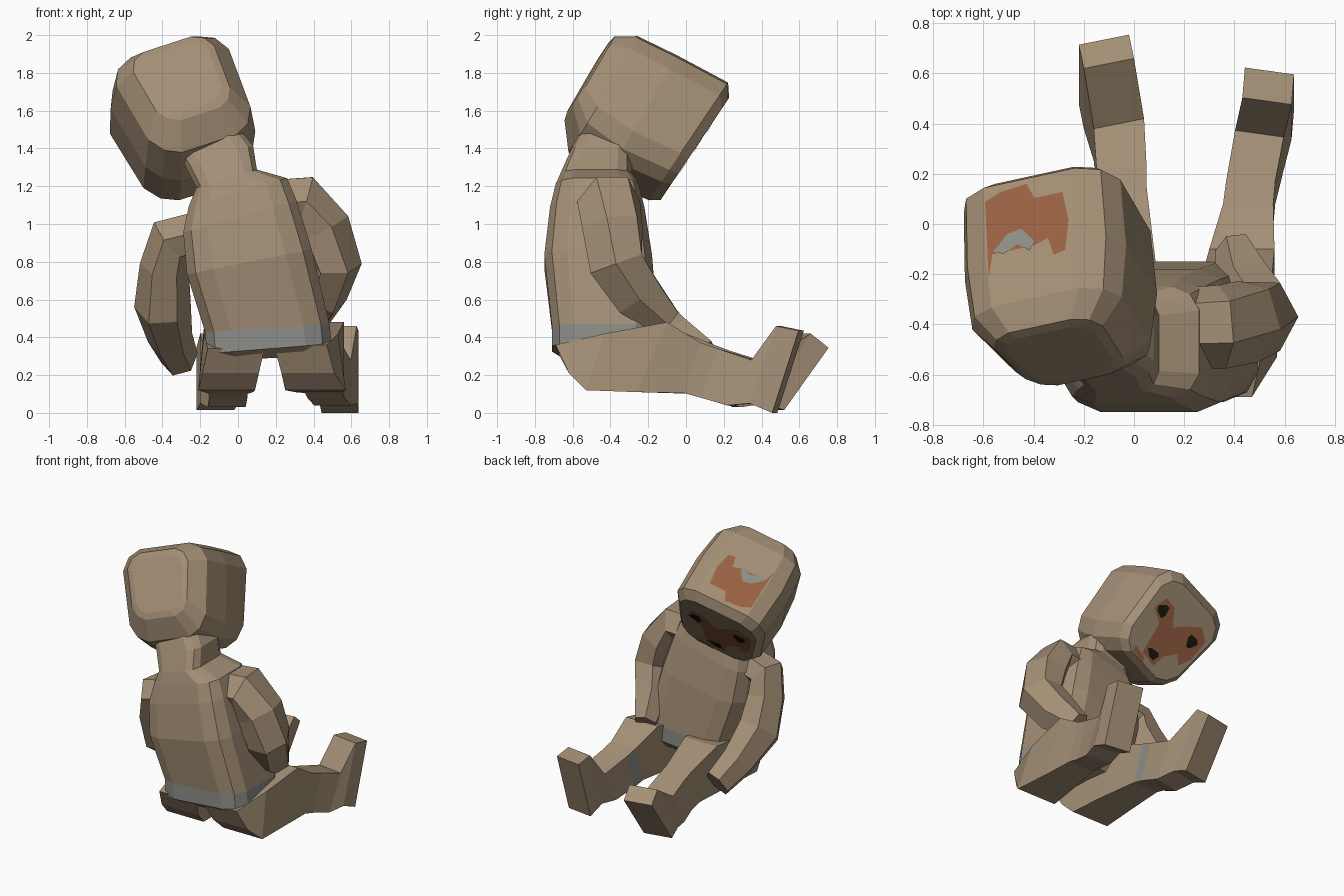
import bpy, bmesh, math
from mathutils import Vector as V

if "Cube" in bpy.data.objects:
    bpy.data.objects.remove(bpy.data.objects["Cube"])


def material(name, rgb):
    m = bpy.data.materials.new(name)
    m.diffuse_color = (*rgb, 1)
    m.use_nodes = True
    m.node_tree.nodes["Principled BSDF"].inputs["Base Color"].default_value = m.diffuse_color
    return m


TAN = material("tan cloth", (.37, .275, .18))
RED = material("rust red", (.32, .12, .055))
GREY = material("worn grey", (.27, .27, .25))
BLACK = material("black", (.01, .009, .004))


def finish(name, bm, mats):
    bmesh.ops.recalc_face_normals(bm, faces=bm.faces)
    me = bpy.data.meshes.new(name)
    bm.to_mesh(me)
    bm.free()
    for m in mats:
        me.materials.append(m)
    ob = bpy.data.objects.new(name, me)
    bpy.context.collection.objects.link(ob)
    return ob


def loft(name, rings, grey=lambda i, j: False):
    """Skin rings of points; grey(i, j) picks the painted faces."""
    bm = bmesh.new()
    vs = [[bm.verts.new(p) for p in r] for r in rings]
    n = len(rings[0])
    for i in range(len(vs) - 1):
        for j in range(n):
            k = (j + 1) % n
            f = bm.faces.new((vs[i][j], vs[i][k], vs[i + 1][k], vs[i + 1][j]))
            f.material_index = 1 if grey(i, j) else 0
    bm.faces.new(vs[0])
    bm.faces.new(vs[-1])
    return finish(name, bm, [TAN, GREY])


# Twelve-point rounded square used for the head and torso
SQUARE = []
for q in range(4):
    c, s = math.cos(q * math.pi / 2), math.sin(q * math.pi / 2)
    SQUARE += [(a * c - b * s, a * s + b * c)
               for a, b in ((1, .58), (.86, .86), (.58, 1))]

# Head: tilted rounded block, face pointing forward and down
R = V((.92, .2, .3)).normalized()
F = V((-.02, .86, -.51))
F = (F - R * F.dot(R)).normalized()
U = R.cross(F)
C = V((-.28, -.25, 1.555))
TILT = .06                              # brow juts out past the chin
rings = []
for f, s, up, t in ((-.345, .19, .05, 0), (-.335, .23, .05, 0), (-.23, .32, .01, 0),
                    (0, .345, 0, 0), (.285, .335, .027, TILT), (.335, .29, .01, TILT)):
    rings.append([C + R * s * (a * (1 + .16 * min(b, 0)) - .04 * min(b, 0))
                  + U * (b * s + up) + F * (f + t * (b * s + up)) for a, b in SQUARE])
loft("head", rings)


# Painted plates lying on the head
def plate(name, pts, origin, ax, ay, mat, lift):
    bm = bmesh.new()
    normal = ax.cross(ay).normalized()
    if normal.dot(origin - C) < 0:
        normal = -normal
    top = [bm.verts.new(origin + ax * a + ay * b + normal * lift) for a, b in pts]
    bmesh.ops.triangulate(bm, faces=[bm.faces.new(top)])
    return finish(name, bm, [mat])


def blob(cx, cy, rx, ry, turn=0):
    out = []
    for k in range(9):
        t = k * math.tau / 9
        w = 1 + .2 * math.sin(3 * t + turn)
        out.append((cx + rx * w * math.cos(t), cy + ry * w * math.sin(t)))
    return out


CROWN, CY = C + U * .345, F + U * .06
plate("crown_patch", [(-.19, -.1), (-.17, 0), (-.07, .07), (.01, .0), (.07, .02),
                      (.09, -.06), (.14, -.05), (.16, .08), (.14, .21), (.02, .21),
                      (-.01, .28), (-.12, .27), (-.19, .24), (-.19, .1)],
      CROWN, R, CY, RED, .003)
plate("crown_grey_spot", [(-.165, .01), (-.1, .075), (-.04, .085), (.01, .02),
                          (-.01, -.02), (-.06, .02), (-.12, -.01)],
      CROWN, R, CY, GREY, .006)
FY = U + F * TILT
FACE = C + F * .335 - FY * .06
plate("face_patch", [(-.25, .04), (-.25, .2), (-.16, .25), (-.06, .18), (.02, .1),
                     (.1, .2), (.2, .21), (.23, .1), (.12, .05), (.1, -.06),
                     (.08, -.17), (-.05, -.18), (-.07, -.08), (-.14, 0), (-.2, -.05)],
      FACE, R, FY, RED, .003)
for nm, b in (("left_eye", blob(-.165, .13, .045, .045)),
              ("right_eye", blob(.165, .13, .045, .045, 2)),
              ("mouth", blob(.01, -.125, .05, .032, 1))):
    plate(nm, b, FACE, R, FY, BLACK, .006)
plate("chin_mark", [(.03, -.22), (.15, -.21), (.16, -.17), (.04, -.185)],
      FACE, R, FY, RED, .003)

# Torso and neck: leaning stack of rounded sections with a grey belt
rings = []
for cx, cy, z, hx, hy, slope in ((.17, -.42, .29, .3, .22, .05),
                                 (.165, -.43, .34, .33, .28, .08),
                                 (.155, -.43, .45, .33, .28, .06),
                                 (.06, -.465, .8, .33, .285, .2),
                                 (.01, -.47, 1.04, .3, .25, .28),
                                 (.0, -.47, 1.17, .26, .22, .28),
                                 (-.06, -.475, 1.24, .16, .19, .3),
                                 (-.1, -.45, 1.36, .18, .16, .3),
                                 (-.2, -.38, 1.5, .17, .16, .3)):
    rings.append([V((cx + a * hx, cy + b * hy, z + slope * a * hx)) for a, b in SQUARE])
loft("torso", rings, lambda i, j: i == 1)


# Legs: boxy profiles given as top and bottom points, with a grey inner stripe
def leg(name, secs, inner, skew, lean):
    rings = []
    for n, (ty, tz, by, bz, cx, w) in enumerate(secs):
        k = skew if n > 4 else 0        # turned-out foot
        d = lean if n < 2 else 0        # hips spread towards the seat
        rings.append([V((cx - w, ty - k * w, tz)), V((cx + w, ty + k * w, tz)),
                      V((cx + w + d, by + k * w, bz)), V((cx - w + d, by - k * w, bz))])
    loft(name, rings, lambda i, j: i == 3 and j == inner)


leg("right_leg", [(-.69, .36, -.62, .21, .33, .14), (-.43, .42, -.53, .12, .37, .16),
                  (-.1, .48, -.26, .11, .43, .13), (.08, .37, -.01, .105, .455, .1),
                  (.17, .34, .08, .08, .465, .098), (.36, .28, .23, .04, .5, .097),
                  (.49, .46, .35, .05, .53, .098), (.61, .435, .47, 0, .54, .098)],
    3, -.14, .04)
leg("left_leg", [(-.69, .34, -.62, .21, -.01, .15), (-.43, .42, -.53, .12, -.03, .15),
                 (-.1, .46, -.26, .11, -.05, .13), (.15, .36, .06, .1, -.05, .1),
                 (.23, .33, .14, .08, -.05, .1), (.4, .27, .27, .03, -.06, .1),
                 (.64, .42, .4, .05, -.1, .1), (.735, .345, .5, .015, -.12, .1)],
    1, .2, -.03)


# Arms: six-sided tubes along a bent path
def arm(name, path):
    pts = [V(p[:3]) for p in path]
    rings = []
    for i, p in enumerate(pts):
        t = (pts[min(i + 1, len(pts) - 1)] - pts[max(i - 1, 0)]).normalized()
        a = (V((0, 1, .5)) - t * t.dot(V((0, 1, .5)))).normalized()
        b = t.cross(a)
        r = path[i][3]
        angles = [(k + .5) * math.pi / 3 for k in range(6)]
        rings.append([p + (a * math.cos(k) * 1.15 + b * math.sin(k)) * r for k in angles])
    loft(name, rings)


arm("right_arm", [(.08, -.42, 1.1, .14), (.35, -.41, 1.12, .15), (.45, -.39, .98, .15),
                  (.51, -.37, .79, .145), (.45, -.26, .63, .13), (.4, -.1, .48, .08)])
arm("left_arm", [(-.16, -.44, .97, .12), (-.36, -.43, .92, .13), (-.39, -.38, .78, .13),
                 (-.4, -.28, .57, .15), (-.36, -.08, .4, .12), (-.31, .08, .29, .1)])
